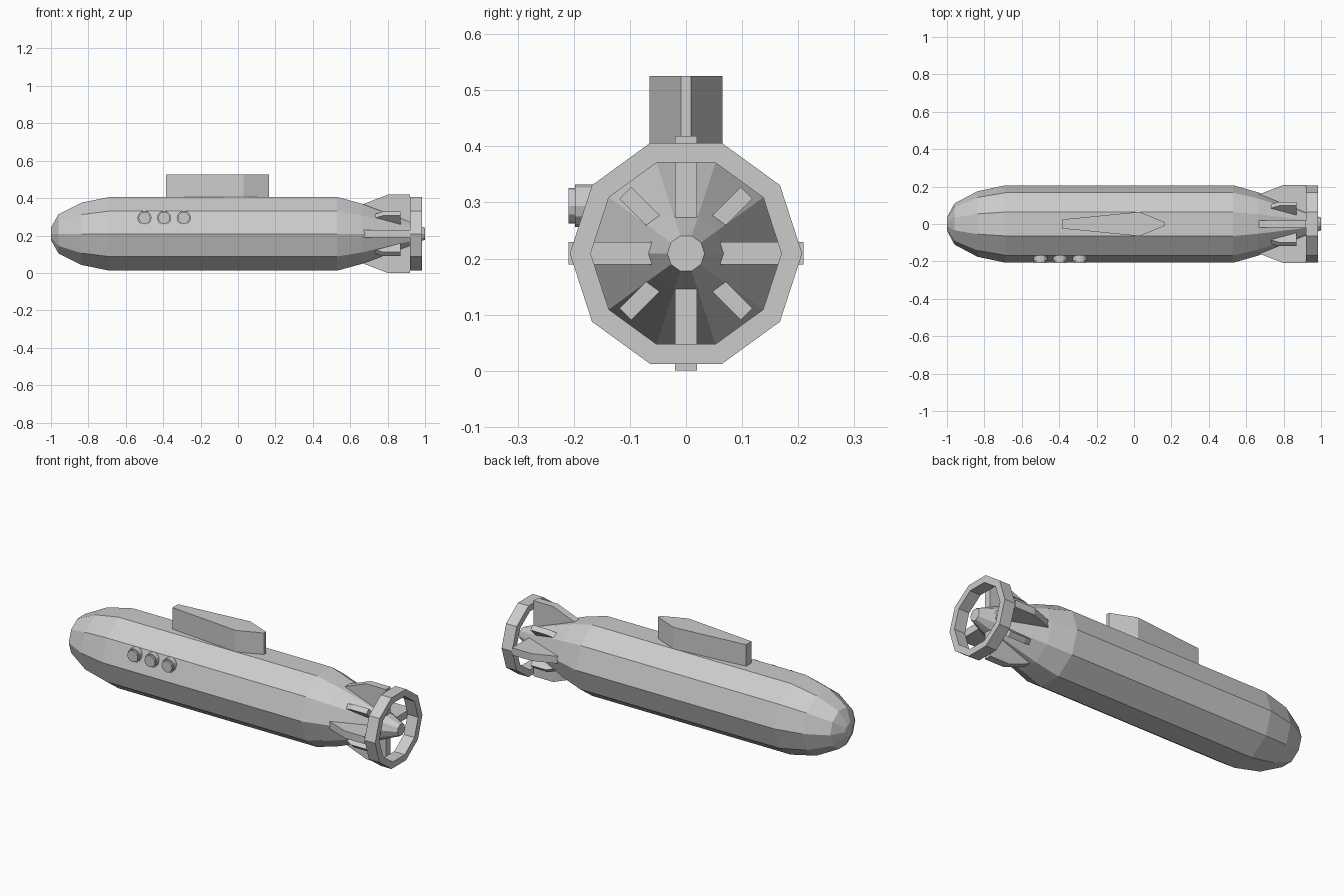
import bpy, bmesh
from math import pi, cos, sin
from mathutils import Matrix, Vector

if "Cube" in bpy.data.objects:
    bpy.data.objects.remove(bpy.data.objects["Cube"])

CZ = 0.209   # height of the hull axis
SIDES = 10


def finish(name, bm):
    bmesh.ops.recalc_face_normals(bm, faces=bm.faces)
    mesh = bpy.data.meshes.new(name)
    bm.to_mesh(mesh)
    bm.free()
    obj = bpy.data.objects.new(name, mesh)
    bpy.context.collection.objects.link(obj)
    return obj


def lathe(name, profile, matrix, sides=SIDES, closed=False):
    """Revolve (x, radius) points around the local x axis."""
    bm = bmesh.new()
    rings = []
    for x, r in profile:
        rings.append([bm.verts.new((x, r * cos(2 * pi * i / sides), r * sin(2 * pi * i / sides)))
                      for i in range(sides)])
    pairs = list(zip(rings, rings[1:]))
    if closed:
        pairs.append((rings[-1], rings[0]))
    else:
        bm.faces.new(rings[0])
        bm.faces.new(rings[-1])
    for a, b in pairs:
        for i in range(sides):
            j = (i + 1) % sides
            bm.faces.new((a[i], a[j], b[j], b[i]))
    bm.transform(matrix)
    return finish(name, bm)


def prism(name, outline, depth, matrix):
    """Extrude an xy outline upward along local z by depth."""
    bm = bmesh.new()
    face = bm.faces.new([bm.verts.new((x, y, 0)) for x, y in outline])
    top = bmesh.ops.extrude_face_region(bm, geom=[face])["geom"]
    bmesh.ops.translate(bm, vec=(0, 0, depth),
                        verts=[v for v in top if isinstance(v, bmesh.types.BMVert)])
    bm.transform(matrix)
    return finish(name, bm)


axis = Matrix.Translation((0, 0, CZ))

# Hull with blunt nose and tapered tail
lathe("hull", [(-1, 0.035), (-0.96, 0.11), (-0.837, 0.175), (-0.687, 0.207),
               (0.53, 0.207), (0.66, 0.17), (0.92, 0.067), (1.0, 0.033)], axis)

# Ring around the tail
lathe("tail_ring", [(0.92, 0.207), (0.985, 0.207), (0.985, 0.17), (0.92, 0.17)],
      axis, closed=True)

# Four large fins on the axes and four small ones on the diagonals
large = [(0.66, 0.155), (0.80, 0.209), (0.92, 0.209), (0.92, 0.05), (0.66, 0.10)]
small = [(0.70, 0.12), (0.775, 0.153), (0.87, 0.153), (0.87, 0.07), (0.70, 0.10)]
for k in range(8):
    outline, t, label = (small, 0.03, "small_fin") if k % 2 else (large, 0.04, "large_fin")
    m = axis @ Matrix.Rotation(k * pi / 4, 4, 'X') @ Matrix.Translation((0, 0, -t / 2))
    prism(f"{label}_{k // 2 + 1}", outline, t, m)

# Conning tower
half = [(-0.385, 0.024), (0.03, 0.065), (0.165, 0.009)]
prism("conning_tower", half + [(x, -y) for x, y in reversed(half)], 0.135,
      Matrix.Translation((0, 0, 0.39)))

# Portholes on the front side: rim with a slightly proud pane
for k, x in enumerate((-0.5, -0.395, -0.29)):
    m = Matrix.Translation((x, 0, 0.294)) @ Matrix.Rotation(-pi / 2, 4, 'Z')
    lathe(f"porthole_{k + 1}", [(0.15, 0.038), (0.198, 0.038), (0.198, 0.032), (0.209, 0.032)],
          m, sides=12)
